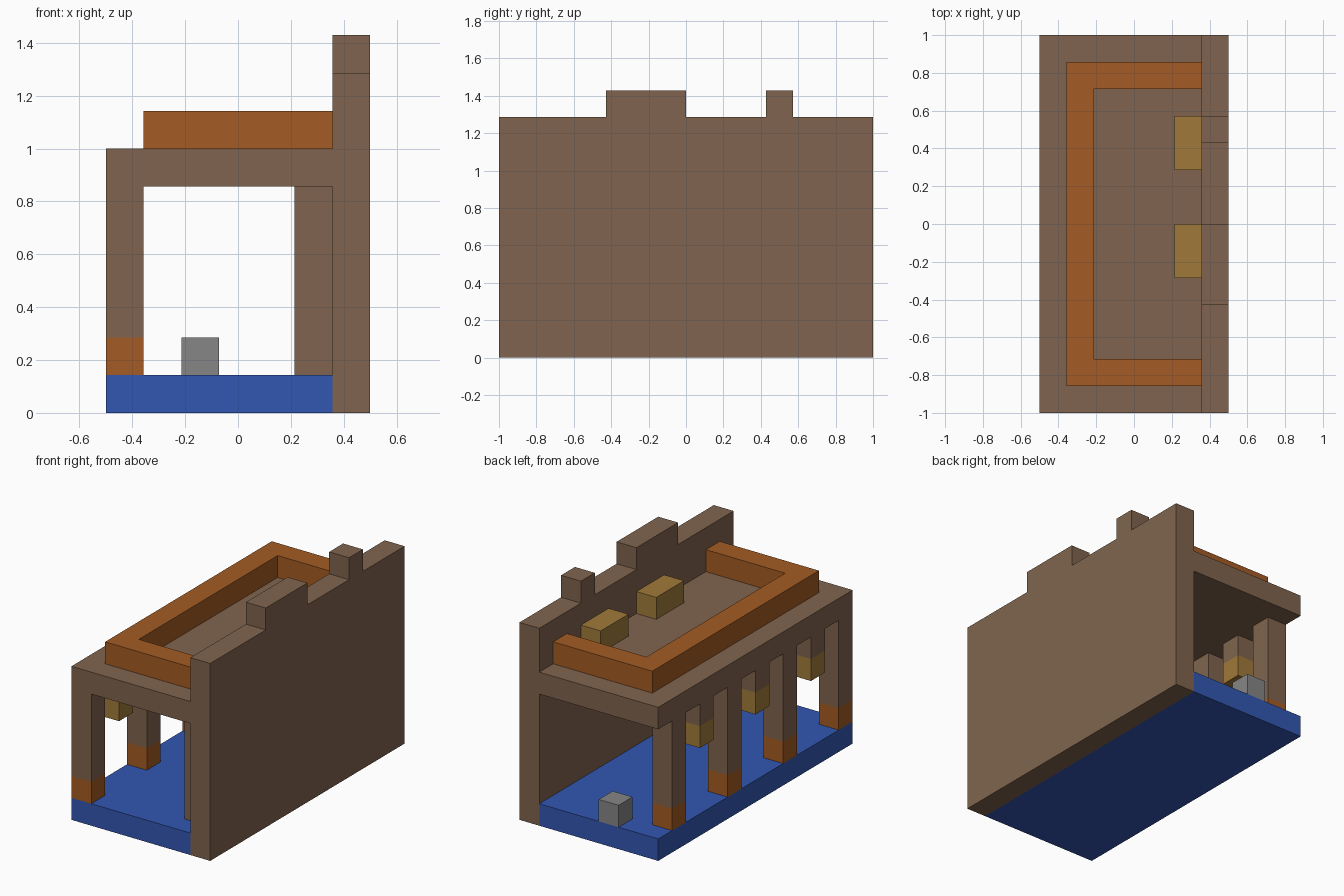
import bpy
import bmesh
from mathutils import Vector

cube = bpy.data.objects.get("Cube")
if cube:
    bpy.data.objects.remove(cube, do_unlink=True)

UNIT = 1 / 7                      # one building block
ORIGIN = Vector((-0.5, -1, 0))    # corner of the block grid


def to_linear(value):
    value /= 255
    return value / 12.92 if value <= 0.04045 else ((value + 0.055) / 1.055) ** 2.4


def material(name, *rgb):
    mat = bpy.data.materials.new(name)
    mat.use_nodes = True
    colour = [to_linear(c) for c in rgb] + [1]
    mat.diffuse_color = colour
    mat.node_tree.nodes["Principled BSDF"].inputs["Base Color"].default_value = colour
    return mat


BROWN = material("brown", 128, 100, 78)
ORANGE = material("orange", 164, 91, 35)
BLUE = material("blue", 50, 86, 178)
YELLOW = material("ochre", 160, 122, 58)
GREY = material("grey", 134, 134, 134)


def prism(name, outline, sweep, mat):
    """Sweep a flat outline, given in grid blocks, along a vector."""
    bm = bmesh.new()
    face = bm.faces.new([bm.verts.new(ORIGIN + Vector(p) * UNIT) for p in outline])
    result = bmesh.ops.extrude_face_region(bm, geom=[face], use_keep_orig=True)
    moved = [g for g in result["geom"] if isinstance(g, bmesh.types.BMVert)]
    bmesh.ops.translate(bm, verts=moved, vec=Vector(sweep) * UNIT)
    bmesh.ops.recalc_face_normals(bm, faces=bm.faces)
    mesh = bpy.data.meshes.new(name)
    bm.to_mesh(mesh)
    bm.free()
    mesh.materials.append(mat)
    obj = bpy.data.objects.new(name, mesh)
    bpy.context.collection.objects.link(obj)
    return obj


def block(name, corner, size, mat):
    x, y, z = corner
    w, d, h = size
    base = [(x, y, z), (x + w, y, z), (x + w, y + d, z), (x, y + d, z)]
    return prism(name, base, (0, 0, h), mat)


# Floor and roof slabs
block("floor", (0, 0, 0), (6, 14, 1), BLUE)
block("roof", (0, 0, 6), (6, 14, 1), BROWN)

# Tall side wall with two raised merlons
wall = [(0, 0), (14, 0), (14, 9), (11, 9), (11, 10), (10, 10), (10, 9),
        (7, 9), (7, 10), (4, 10), (4, 9), (0, 9)]
prism("side_wall", [(6, y, z) for y, z in wall], (1, 0, 0), BROWN)

# Three-sided roof parapet
parapet = [(1, 1), (6, 1), (6, 2), (2, 2), (2, 12), (6, 12), (6, 13), (1, 13)]
prism("roof_parapet", [(x, y, 7) for x, y in parapet], (0, 0, 1), ORANGE)

# Roof benches against the wall
for y in (5, 9):
    block("roof_bench", (5, y, 7), (1, 2, 1), YELLOW)

# Open side columns on coloured bases
for y in (0, 4, 8, 12):
    block("column_base", (0, y, 1), (1, 1, 1), ORANGE)
    block("column_shaft", (0, y, 2), (1, 1, 4), BROWN)

# Lanterns hung between the columns
for y in (2, 6, 10):
    block("lantern_hanger", (0, y, 5), (1, 1, 1), BROWN)
    block("lantern", (0, y, 4), (1, 1, 1), YELLOW)

# Inner pillar beside the wall, and a loose stool at the back
block("inner_pillar", (5, 1, 1), (1, 1, 5), BROWN)
block("stool", (2, 13, 1), (1, 1, 1), GREY)
